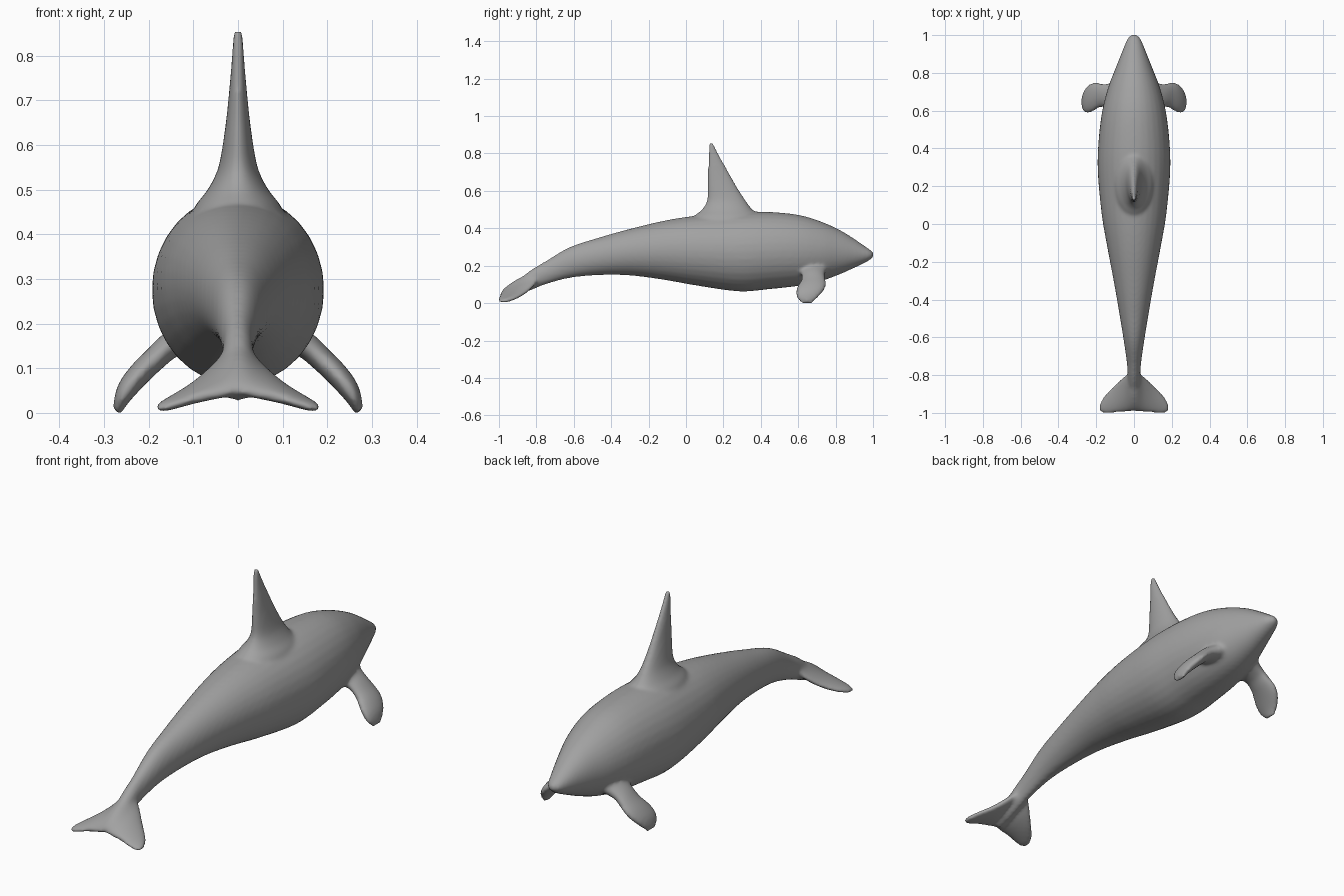
import bpy, bmesh, math
from mathutils import Vector

if "Cube" in bpy.data.objects:
    bpy.data.objects.remove(bpy.data.objects["Cube"])

SIDES = 32


def spline(rows, steps=5):
    """Catmull-Rom interpolation through rows of numbers."""
    out = []
    for i in range(len(rows) - 1):
        p0, p1 = rows[max(i - 1, 0)], rows[i]
        p2, p3 = rows[i + 1], rows[min(i + 2, len(rows) - 1)]
        for s in range(steps):
            t = s / steps
            out.append([0.5 * (2 * b + (c - a) * t + (2 * a - 5 * b + 4 * c - d) * t * t
                               + (3 * b - a - 3 * c + d) * t ** 3)
                        for a, b, c, d in zip(p0, p1, p2, p3)])
    out.append(list(rows[-1]))
    return out


def loft(bm, sections):
    """Skin oval sections given as (centre, half axis, half axis)."""
    rings = []
    for c, u, v in sections:
        rings.append([bm.verts.new(c + u * math.cos(2 * math.pi * k / SIDES)
                                   + v * math.sin(2 * math.pi * k / SIDES))
                      for k in range(SIDES)])
    faces = [bm.faces.new(rings[0]), bm.faces.new(rings[-1])]
    for a, b in zip(rings, rings[1:]):
        for k in range(SIDES):
            n = (k + 1) % SIDES
            faces.append(bm.faces.new((a[k], a[n], b[n], b[k])))
    bmesh.ops.recalc_face_normals(bm, faces=faces)


bm = bmesh.new()

# Torso: y, half width, bottom, top
torso = [
    (-0.96, 0.030, 0.025, 0.070), (-0.89, 0.032, 0.045, 0.130), (-0.82, 0.034, 0.072, 0.183),
    (-0.75, 0.036, 0.100, 0.225), (-0.62, 0.054, 0.135, 0.300), (-0.46, 0.080, 0.150, 0.352),
    (-0.30, 0.108, 0.148, 0.397), (-0.12, 0.142, 0.125, 0.440), (0.05, 0.171, 0.095, 0.467),
    (0.28, 0.192, 0.063, 0.487), (0.45, 0.187, 0.075, 0.487), (0.60, 0.168, 0.092, 0.472),
    (0.72, 0.138, 0.117, 0.437), (0.82, 0.100, 0.153, 0.392), (0.89, 0.072, 0.184, 0.350),
    (0.95, 0.048, 0.212, 0.309), (0.985, 0.032, 0.232, 0.285), (1.004, 0.010, 0.249, 0.267)]
loft(bm, [(Vector((0, y, (b + t) / 2)), Vector((w, 0, 0)), Vector((0, 0, (t - b) / 2)))
          for y, w, b, t in spline(torso)])

# Dorsal fin: z, rear edge, front edge, half thickness
fin = [
    (0.40, 0.02, 0.42, 0.120), (0.46, 0.04, 0.395, 0.098), (0.50, 0.085, 0.355, 0.068),
    (0.55, 0.112, 0.318, 0.044), (0.63, 0.115, 0.268, 0.030), (0.70, 0.116, 0.229, 0.022),
    (0.77, 0.119, 0.190, 0.016), (0.82, 0.120, 0.163, 0.013), (0.855, 0.124, 0.148, 0.010)]
loft(bm, [(Vector((0, (r + f) / 2, z)), Vector((0, (f - r) / 2, 0)), Vector((w, 0, 0)))
          for z, r, f, w in spline(fin)])

# Tail fluke: x, rear y, rear z, front y, front z, half thickness
half = [
    (0.00, -0.99, 0.044, -0.77, 0.165, 0.032), (0.05, -0.995, 0.038, -0.805, 0.108, 0.026),
    (0.10, -1.000, 0.029, -0.850, 0.062, 0.020), (0.145, -1.004, 0.016, -0.895, 0.034, 0.015),
    (0.168, -1.000, 0.010, -0.925, 0.022, 0.012), (0.182, -0.990, 0.008, -0.955, 0.013, 0.008)]
fluke = [(-r[0],) + r[1:] for r in reversed(half[1:])] + half
sections = []
for x, ry, rz, fy, fz, w in spline(fluke):
    chord = Vector((0, fy - ry, fz - rz)) / 2
    sections.append((Vector((x, (ry + fy) / 2, (rz + fz) / 2)), chord,
                     Vector((0, -chord.z, chord.y)).normalized() * w))
loft(bm, sections)

# Flippers: x, z, rear y, front y, half thickness
flipper = [
    (0.100, 0.180, 0.600, 0.755, 0.040), (0.150, 0.153, 0.618, 0.742, 0.030),
    (0.185, 0.122, 0.615, 0.747, 0.027), (0.220, 0.088, 0.595, 0.747, 0.026),
    (0.247, 0.055, 0.585, 0.728, 0.023), (0.263, 0.025, 0.595, 0.700, 0.016),
    (0.270, 0.000, 0.620, 0.675, 0.009)]
for side in (1, -1):
    sections = []
    rows = spline(flipper)
    for i, (x, z, r, f, w) in enumerate(rows):
        a, b = rows[max(i - 1, 0)], rows[min(i + 1, len(rows) - 1)]
        out = Vector((a[1] - b[1], 0, b[0] - a[0])).normalized() * w
        sections.append((Vector((side * x, (r + f) / 2, z)), Vector((0, (f - r) / 2, 0)),
                         Vector((side * out.x, 0, out.z))))
    loft(bm, sections)

mesh = bpy.data.meshes.new("whale_body")
bm.to_mesh(mesh)
bm.free()
whale = bpy.data.objects.new("whale_body", mesh)
bpy.context.collection.objects.link(whale)

# Plain grey skin
grey = bpy.data.materials.new("grey_skin")
grey.diffuse_color = (0.36, 0.36, 0.36, 1)
grey.use_nodes = True
grey.node_tree.nodes["Principled BSDF"].inputs["Base Color"].default_value = grey.diffuse_color
mesh.materials.append(grey)

# Fuse the parts into one skin with soft joints
remesh = whale.modifiers.new("fuse", 'REMESH')
remesh.mode = 'VOXEL'
remesh.voxel_size = 0.009
remesh.use_smooth_shade = True
soften = whale.modifiers.new("soften", 'SMOOTH')
soften.factor = 0.5
soften.iterations = 8
